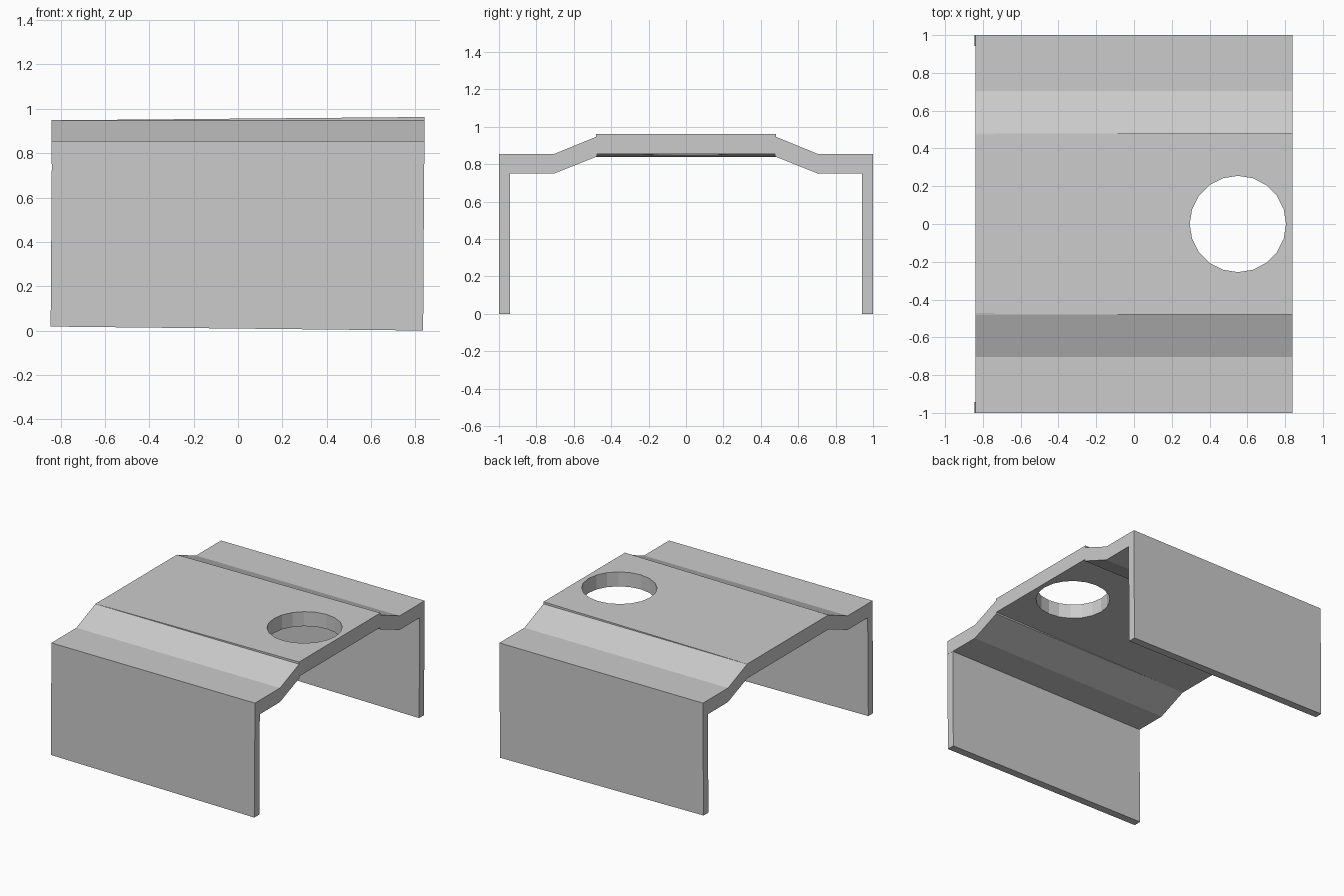
import bpy, bmesh
from mathutils import Vector

if "Cube" in bpy.data.objects:
    bpy.data.objects.remove(bpy.data.objects["Cube"])

HALF_LEN = 0.84


def prism(name, points, axis, lo, hi):
    """Extrude a closed profile along x (points are y, z) or y (points are x, z)."""
    bm = bmesh.new()
    if axis == 'X':
        verts = [bm.verts.new((lo, a, z)) for a, z in points]
        step = Vector((hi - lo, 0, 0))
    else:
        verts = [bm.verts.new((a, lo, z)) for a, z in points]
        step = Vector((0, hi - lo, 0))
    face = bm.faces.new(verts)
    top = bmesh.ops.extrude_face_region(bm, geom=[face])['geom']
    bmesh.ops.translate(bm, vec=step,
                        verts=[v for v in top if isinstance(v, bmesh.types.BMVert)])
    bmesh.ops.recalc_face_normals(bm, faces=bm.faces)
    mesh = bpy.data.meshes.new(name)
    bm.to_mesh(mesh)
    bm.free()
    obj = bpy.data.objects.new(name, mesh)
    bpy.context.collection.objects.link(obj)
    return obj


def mirror_y(obj):
    mod = obj.modifiers.new("mirror", 'MIRROR')
    mod.use_axis = (False, True, False)


# Side walls, tipped very slightly
wall = prism("side_wall", [(-0.845, 0.018), (0.835, 0.0), (0.84, 0.845), (-0.839, 0.853)],
             'Y', 0.942, 1.0)
mirror_y(wall)

# Stepped shoulders: flat ledge and slope up to the top plate
shoulder = prism("shoulder", [(1.0, 0.855), (0.705, 0.855), (0.475, 0.949),
                              (0.475, 0.842), (0.705, 0.75), (1.0, 0.75)],
                 'X', -HALF_LEN, HALF_LEN)
mirror_y(shoulder)

# Top plate, rising slightly towards +x
plate = prism("top_plate", [(-HALF_LEN, 0.84), (HALF_LEN, 0.855),
                            (HALF_LEN, 0.963), (-HALF_LEN, 0.948)],
              'Y', -0.48, 0.48)

# Round hole near one end of the plate
bpy.ops.mesh.primitive_cylinder_add(vertices=20, radius=0.255, depth=0.6,
                                    location=(0.55, 0, 0.9))
cutter = bpy.context.object
cutter.name = "hole_cutter"
cutter.hide_render = True
cutter.hide_set(True)
cut = plate.modifiers.new("hole", 'BOOLEAN')
cut.operation = 'DIFFERENCE'
cut.solver = 'EXACT'
cut.object = cutter
